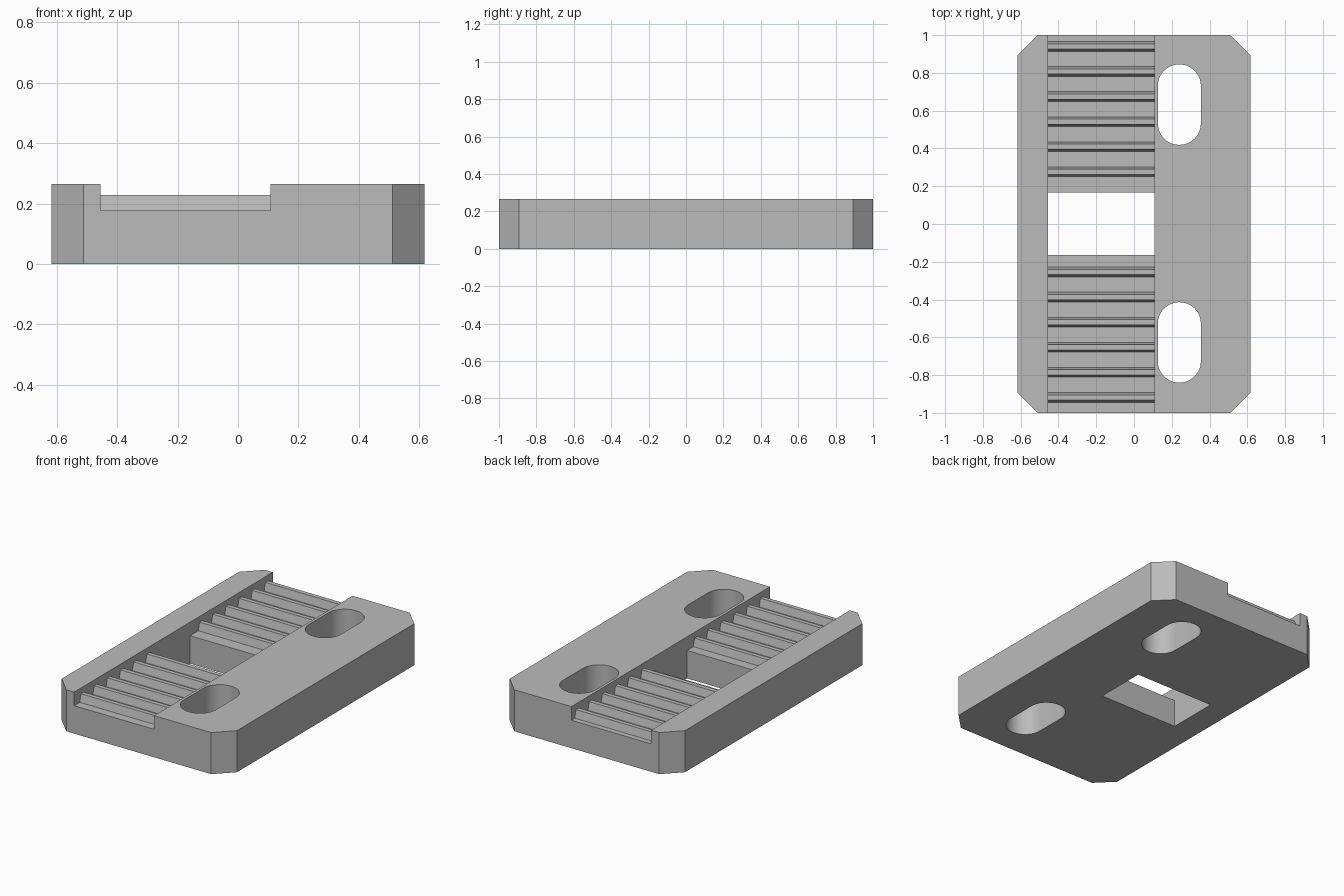
import bpy, bmesh
from math import pi, sin, cos, radians
from mathutils import Vector

cube = bpy.data.objects.get("Cube")
if cube:
    bpy.data.objects.remove(cube, do_unlink=True)

# Overall sizes
HALF_X, HALF_Y, HEIGHT, CHAMFER = 0.618, 1.0, 0.265, 0.107
CH_L, CH_R = -0.455, 0.108          # toothed channel sides
FLOOR, CREST = 0.178, 0.228         # groove floor and tooth crest
PITCH, FIRST, COUNT = 0.1327, -0.918, 15
WIN_BACK, WIN_FRONT = 0.168, -0.165
SLOT_X, SLOT_R, SLOT_HALF = 0.24, 0.114, 0.099

grey = bpy.data.materials.new("light grey")
grey.use_nodes = True
colour = (0.5, 0.5, 0.5, 1)
grey.diffuse_color = colour
grey.node_tree.nodes["Principled BSDF"].inputs["Base Color"].default_value = colour


def prism(name, outline, offset):
    """Extrude a closed 3D outline along an offset vector."""
    bm = bmesh.new()
    face = bm.faces.new([bm.verts.new(p) for p in outline])
    out = bmesh.ops.extrude_face_region(bm, geom=[face])
    moved = [v for v in out["geom"] if isinstance(v, bmesh.types.BMVert)]
    bmesh.ops.translate(bm, verts=moved, vec=Vector(offset))
    bmesh.ops.recalc_face_normals(bm, faces=bm.faces)
    mesh = bpy.data.meshes.new(name)
    bm.to_mesh(mesh)
    bm.free()
    mesh.materials.append(grey)
    obj = bpy.data.objects.new(name, mesh)
    bpy.context.collection.objects.link(obj)
    return obj


def cut(target, cutter):
    """Subtract the cutter from the target, then discard it."""
    cutter.hide_render = True
    mod = target.modifiers.new("cut", "BOOLEAN")
    mod.operation, mod.solver, mod.object = "DIFFERENCE", "EXACT", cutter
    bpy.context.view_layer.objects.active = target
    bpy.ops.object.modifier_apply(modifier=mod.name)
    bpy.data.objects.remove(cutter, do_unlink=True)


# Plate with chamfered corners
quarter = [(HALF_X, HALF_Y - CHAMFER), (HALF_X - CHAMFER, HALF_Y)]
outline = [(x, y, 0) for x, y in quarter]
outline += [(-x, y, 0) for x, y in reversed(quarter)]
outline += [(-x, -y, 0) for x, y in quarter]
outline += [(x, -y, 0) for x, y in reversed(quarter)]
plate = prism("clamp_plate", outline, (0, 0, HEIGHT))

# Channel whose floor carries trapezoid teeth
profile = [(-1.1, FLOOR)]
for i in range(COUNT):
    y = FIRST + i * PITCH
    if WIN_FRONT - 0.03 < y < WIN_BACK + 0.03:
        continue
    profile += [(y - 0.026, FLOOR), (y - 0.014, CREST),
                (y + 0.014, CREST), (y + 0.026, FLOOR)]
profile += [(1.1, FLOOR), (1.1, 0.4), (-1.1, 0.4)]
cut(plate, prism("channel_cutter", [(CH_L, y, z) for y, z in profile],
                 (CH_R - CH_L, 0, 0)))

# Rectangular window through the middle of the channel
corners = [(CH_L, WIN_FRONT), (CH_R, WIN_FRONT), (CH_R, WIN_BACK), (CH_L, WIN_BACK)]
cut(plate, prism("window_cutter", [(x, y, -0.1) for x, y in corners], (0, 0, 0.6)))

# Two rounded mounting slots
STEPS = 24
for centre in (0.632, -0.627):
    ring = []
    for side, start in ((1, 0), (-1, pi)):
        for i in range(STEPS + 1):
            a = start + pi * i / STEPS
            ring.append((SLOT_X + SLOT_R * cos(a),
                         centre + side * SLOT_HALF + SLOT_R * sin(a), -0.1))
    cut(plate, prism("slot_cutter", ring, (0, 0, 0.6)))

# Smooth slot ends, crisp edges elsewhere
bpy.ops.object.select_all(action="DESELECT")
plate.select_set(True)
bpy.context.view_layer.objects.active = plate
bpy.ops.object.shade_smooth_by_angle(angle=radians(20))
